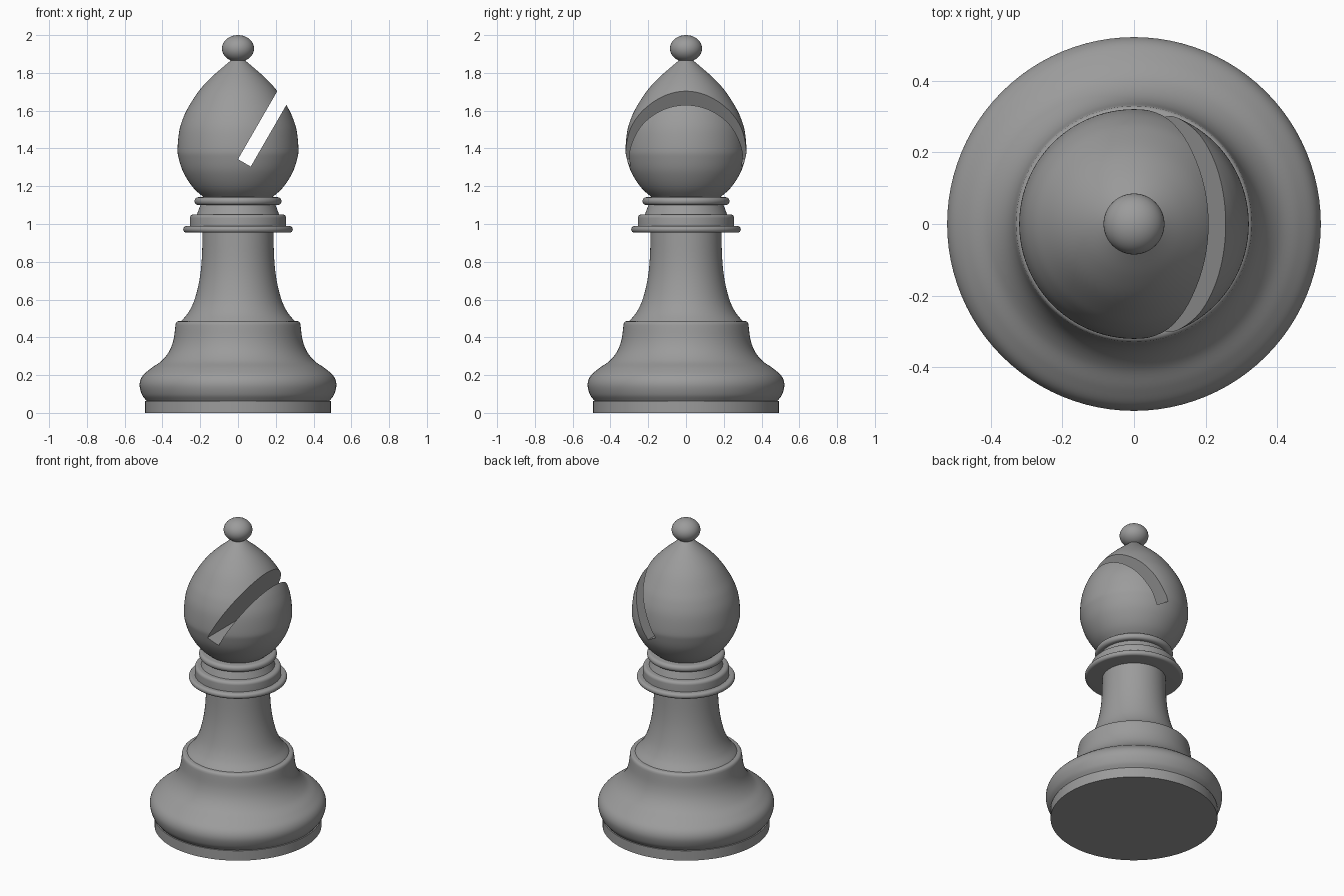
import bpy, bmesh, math
from mathutils import Vector

if "Cube" in bpy.data.objects:
    bpy.data.objects.remove(bpy.data.objects["Cube"])

SEG = 96

# Dark grey for the whole piece
grey = bpy.data.materials.new("dark_grey")
grey.diffuse_color = (0.33, 0.33, 0.33, 1)
grey.use_nodes = True
grey.node_tree.nodes["Principled BSDF"].inputs["Base Color"].default_value = grey.diffuse_color


def smooth(points, steps=6):
    """Catmull-Rom curve through (radius, z) points."""
    p = [Vector(q) for q in points]
    p = [2 * p[0] - p[1]] + p + [2 * p[-1] - p[-2]]
    out = []
    for a, b, c, d in zip(p, p[1:], p[2:], p[3:]):
        for i in range(steps):
            t = i / steps
            out.append(tuple(0.5 * (2 * b + (c - a) * t + (2 * a - 5 * b + 4 * c - d) * t * t
                                    + (3 * b - a - 3 * c + d) * t ** 3)))
    return out + [tuple(points[-1])]


def rounded(r, z0, z1, fillet):
    """Disc rim profile with rounded upper and lower edges."""
    def arc(cz, start):
        return [(r - fillet + fillet * math.cos(a), cz + fillet * math.sin(a))
                for a in (math.radians(start + 15 * i) for i in range(7))]
    return arc(z0 + fillet, -90) + arc(z1 - fillet, 0)


def shade(obj):
    bpy.ops.object.select_all(action='DESELECT')
    obj.select_set(True)
    bpy.context.view_layer.objects.active = obj
    bpy.ops.object.shade_smooth_by_angle(angle=math.radians(35))


def lathe(name, profile):
    """Closed solid of revolution with flat end caps."""
    bm = bmesh.new()
    rings = [[bm.verts.new((r * math.cos(2 * math.pi * i / SEG),
                            r * math.sin(2 * math.pi * i / SEG), z)) for i in range(SEG)]
             for r, z in profile]
    for lo, hi in zip(rings, rings[1:]):
        for i in range(SEG):
            j = (i + 1) % SEG
            bm.faces.new((lo[i], lo[j], hi[j], hi[i]))
    bm.faces.new(rings[0][::-1])
    bm.faces.new(rings[-1])
    mesh = bpy.data.meshes.new(name)
    bm.to_mesh(mesh)
    bm.free()
    mesh.materials.append(grey)
    obj = bpy.data.objects.new(name, mesh)
    bpy.context.collection.objects.link(obj)
    shade(obj)
    return obj


# Base: foot disc, bulge sweeping up to a ledge
lathe("foot_disc", [(0.493, 0), (0.493, 0.064)])
lathe("base_bulge", smooth([(0.485, 0.064), (0.509, 0.098), (0.521, 0.15), (0.506, 0.195),
                            (0.462, 0.235), (0.405, 0.275), (0.365, 0.325), (0.342, 0.385),
                            (0.331, 0.465)])
      + [(0.329, 0.476), (0.323, 0.483), (0.314, 0.486)])

# Stem
lathe("stem", smooth([(0.302, 0.484), (0.262, 0.533), (0.23, 0.6), (0.205, 0.7),
                      (0.192, 0.81), (0.187, 0.96)]))

# Collar rings
lathe("lower_collar", rounded(0.29, 0.954, 0.989, 0.017))
lathe("middle_collar", [(0.255, 0.987)] + rounded(0.255, 0.987, 1.051, 0.02)[7:])
lathe("neck", [(0.218, 1.05), (0.198, 1.103)])
lathe("upper_collar", rounded(0.23, 1.1, 1.142, 0.02))

# Head
head = lathe("head", smooth([(0.165, 1.128), (0.235, 1.19), (0.288, 1.271), (0.314, 1.348),
                             (0.32, 1.4), (0.31, 1.497), (0.286, 1.572), (0.254, 1.633),
                             (0.205, 1.707), (0.148, 1.77), (0.085, 1.826), (0.035, 1.868)]))

# Slanted slot cut through the head
along = Vector((0.5, 0, 0.866))
across = Vector((0.866, 0, -0.5))
centre = Vector((0, 0, 1.343)) + along * 0.4 + across * 0.039
bpy.ops.mesh.primitive_cube_add(size=1, location=centre, rotation=(0, math.radians(30), 0))
cutter = bpy.context.object
cutter.name = "slot_cutter"
cutter.scale = (0.078, 1, 0.8)
cutter.hide_render = True
cutter.data.materials.append(grey)
cut = head.modifiers.new("slot", 'BOOLEAN')
cut.operation = 'DIFFERENCE'
cut.solver = 'EXACT'
cut.object = cutter
bpy.context.view_layer.update()
bpy.context.view_layer.objects.active = head
bpy.ops.object.modifier_apply(modifier="slot")
bpy.data.objects.remove(cutter)
shade(head)

# Ball finial
bpy.ops.mesh.primitive_uv_sphere_add(segments=48, ring_count=24, radius=1, location=(0, 0, 1.929))
ball = bpy.context.object
ball.name = "finial_ball"
ball.scale = (0.085, 0.085, 0.071)
ball.data.materials.append(grey)
shade(ball)
